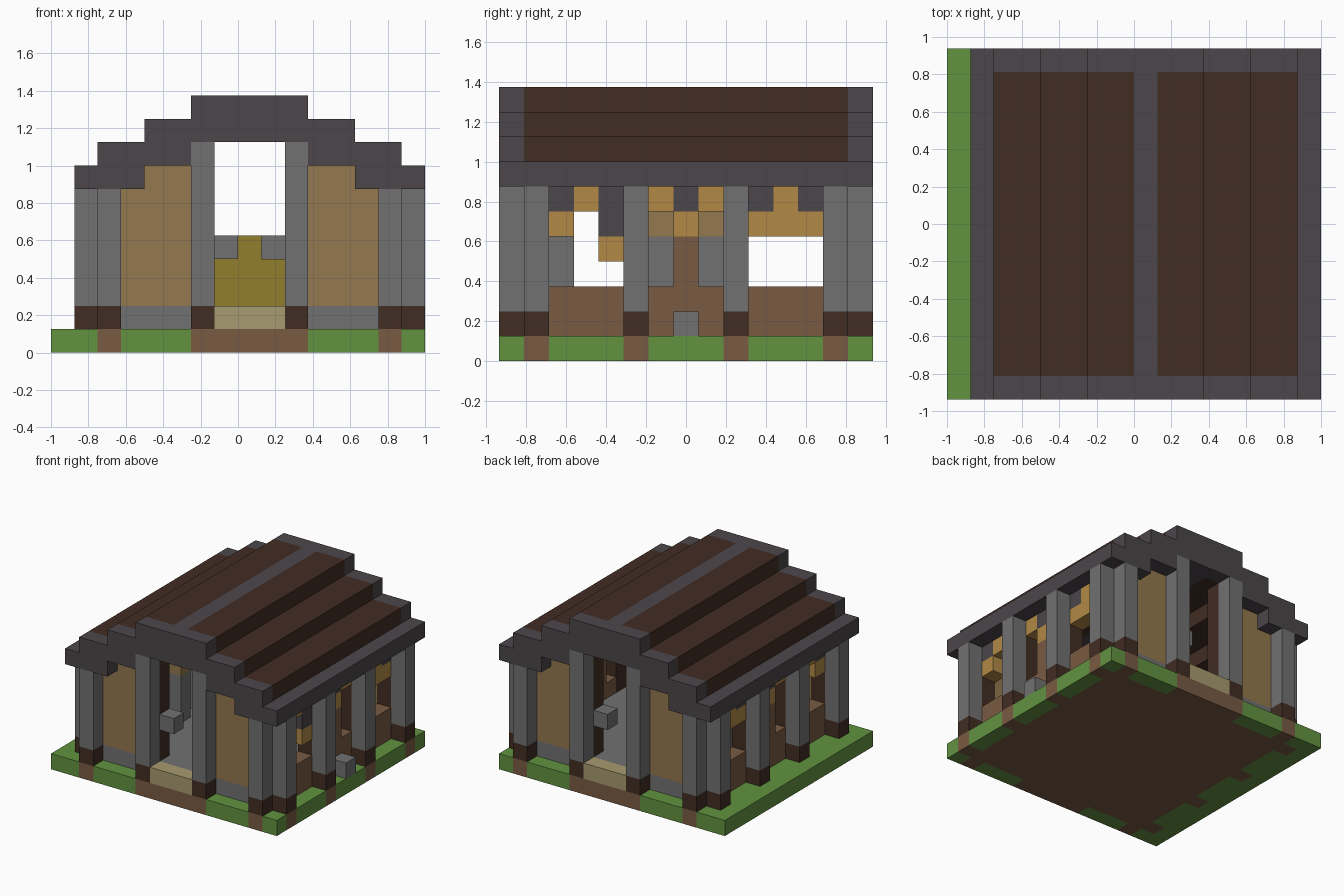
import bpy
import bmesh
from mathutils import Matrix, Vector

cube = bpy.data.objects.get("Cube")
if cube:
    bpy.data.objects.remove(cube, do_unlink=True)

UNIT = 0.125
NX, NY = 16, 15          # block counts across and deep
LAST_Y = NY - 1
MIRROR_X = 16            # the house is symmetric about column 8


def material(name, rgb):
    linear = [((c / 255 + 0.055) / 1.055) ** 2.4 for c in rgb] + [1.0]
    mat = bpy.data.materials.new(name)
    mat.use_nodes = True
    mat.diffuse_color = linear
    mat.node_tree.nodes["Principled BSDF"].inputs["Base Color"].default_value = linear
    return mat


GRASS = material("grass green", (98, 147, 64))
EARTH = material("plank brown", (121, 91, 67))
TIMBER = material("dark timber", (65, 45, 35))
STONE = material("stone grey", (113, 113, 113))
SLATE = material("slate grey", (75, 70, 74))
PLASTER = material("tan plaster", (147, 120, 78))
SAND = material("sandstone", (167, 155, 112))
GOLD = material("old gold", (146, 126, 44))
ORANGE = material("orange wood", (177, 137, 70))


def flip_x(boxes):
    return boxes + [(MIRROR_X - b, MIRROR_X - a, *rest) for a, b, *rest in boxes]


def flip_y(boxes):
    return boxes + [(a, b, LAST_Y - d, LAST_Y - c, *rest) for a, b, c, d, *rest in boxes]


def blocks(name, mat, boxes):
    """Build one part from inclusive block ranges (x, x, y, y, z, z)."""
    bm = bmesh.new()
    for x0, x1, y0, y1, z0, z1 in boxes:
        low = Vector((x0 - NX / 2, y0 - NY / 2, z0)) * UNIT
        high = Vector((x1 + 1 - NX / 2, y1 + 1 - NY / 2, z1 + 1)) * UNIT
        size = high - low
        place = Matrix.Translation((low + high) / 2) @ Matrix.Diagonal((*size, 1))
        bmesh.ops.create_cube(bm, size=1, matrix=place)
    mesh = bpy.data.meshes.new(name)
    bm.to_mesh(mesh)
    bm.free()
    mesh.materials.append(mat)
    obj = bpy.data.objects.new(name, mesh)
    bpy.context.collection.objects.link(obj)


# Ground: earth core with tongues under the posts, grass in between
side_posts = [1, 5, 9, 13]
end_posts = [2, 14]
tongues = flip_y([(x, x, 0, 0, 0, 0) for x in end_posts] + [(6, 10, 0, 0, 0, 0)])
tongues += flip_x([(1, 1, y, y, 0, 0) for y in side_posts])
blocks("ground_earth", EARTH, [(2, 14, 1, 13, 0, 0)] + tongues)

turf = flip_y([(1, 1, 0, 0, 0, 0), (3, 5, 0, 0, 0, 0),
               (11, 13, 0, 0, 0, 0), (15, 15, 0, 0, 0, 0)])
turf += flip_x([(1, 1, y + 1, y + 3, 0, 0) for y in side_posts[:-1]])
blocks("ground_grass", GRASS, turf + [(0, 0, 0, LAST_Y, 0, 0)])

# Floor, doorsteps and the low side stones
blocks("floor", STONE, [(3, 13, 1, 13, 1, 1)])
blocks("doorstep", SAND, flip_y([(7, 9, 0, 0, 1, 1)]))
blocks("side_stone", STONE, [(15, 15, 7, 7, 1, 1)])

# Posts on dark feet
corner_and_side = flip_x([(1, 1, y, y) for y in side_posts])
gable_ends = flip_y([(x, x, 0, 0) for x in end_posts])
door_posts = flip_y(flip_x([(6, 6, 0, 0)]))
blocks("post_feet", TIMBER, [p + (1, 1) for p in corner_and_side + gable_ends + door_posts])
blocks("outer_posts", STONE, [p + (2, 6) for p in corner_and_side + gable_ends])
blocks("door_posts", STONE, [p + (2, 8) for p in door_posts])

# Dark timber frame behind the posts
blocks("wall_frame", TIMBER, flip_x([(2, 2, y, y, 1, 6) for y in side_posts]))
blocks("door_frame", TIMBER, flip_y(flip_x([(6, 6, 1, 1, 2, 8)])))

# Gable walls
blocks("gable_walls", PLASTER, flip_y(flip_x([(3, 5, 1, 1, 2, 6), (4, 5, 1, 1, 7, 7)])))

# Side walls: low plank panels and a centre mullion
panels = [(2, 2, y + 1, y + 3, 1, 2) for y in side_posts[:-1]]
blocks("side_wall_planks", EARTH, flip_x(panels + [(2, 2, 7, 7, 3, 4)]))

# Window trim as (y, z) cells in the side walls
orange_cells = [(2, 5), (3, 6), (4, 4), (6, 6), (7, 5), (8, 6),
                (10, 5), (11, 5), (12, 5), (11, 6)]
slate_cells = [(2, 6), (4, 5), (4, 6), (7, 6), (10, 6), (12, 6)]
for name, mat, cells in (("window_trim", ORANGE, orange_cells),
                         ("window_brackets", SLATE, slate_cells)):
    blocks(name, mat, flip_x([(2, 2, y, y, z, z) for y, z in cells]))

# Interior: gold centrepiece, stone piers and hanging stones in the doorways
blocks("gold_centrepiece", GOLD, [(7, 9, 7, 7, 2, 3), (8, 8, 7, 7, 4, 4)])
blocks("inner_piers", STONE, [(4, 4, y, y, 2, 4) for y in (2, 6, 8)])
blocks("inner_pier_caps", PLASTER, [(4, 4, y, y, 5, 5) for y in (6, 8)])
blocks("hanging_stones", STONE, [(7, 7, 1, 1, 4, 4), (9, 9, 13, 13, 4, 4)])

# Stepped roof: slate verges, eaves and ridge, dark timber slopes
steps = [(1, 3, 7), (2, 5, 8), (4, 7, 9), (6, 7, 10)]
verges = flip_y(flip_x([(a, b, 0, 0, z, z) for a, b, z in steps]))
ridge = [(8, 8, 0, LAST_Y, 9, 10)]
eaves = flip_x([(1, 1, 1, 13, 7, 7)])
blocks("roof_edges", SLATE, verges + ridge + eaves)
blocks("roof_slopes", TIMBER, flip_x([(max(a, 2), b, 1, 13, z, z) for a, b, z in steps]))
